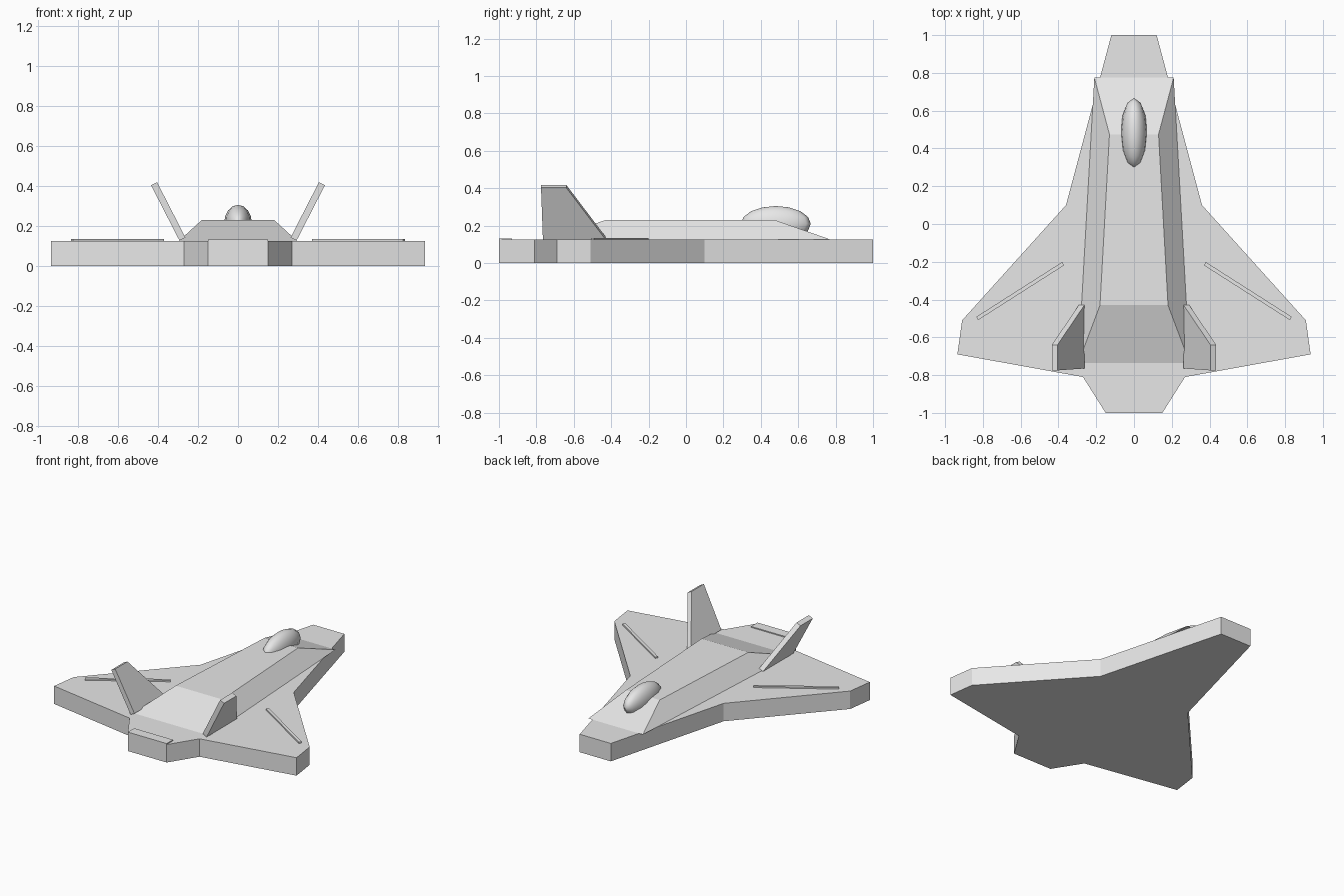
import bpy
import bmesh
import math
from mathutils import Vector

cube = bpy.data.objects.get("Cube")
if cube:
    bpy.data.objects.remove(cube, do_unlink=True)

grey = bpy.data.materials.new("light grey")
grey.use_nodes = True
grey.diffuse_color = (0.8, 0.8, 0.8, 1)
grey.node_tree.nodes["Principled BSDF"].inputs["Base Color"].default_value = (0.8, 0.8, 0.8, 1)

DECK = 0.125


def finish(name, bm):
    bmesh.ops.recalc_face_normals(bm, faces=bm.faces)
    mesh = bpy.data.meshes.new(name)
    bm.to_mesh(mesh)
    bm.free()
    mesh.materials.append(grey)
    obj = bpy.data.objects.new(name, mesh)
    bpy.context.collection.objects.link(obj)
    return obj


def loft(name, lower, upper):
    """Solid between two matching loops of points."""
    bm = bmesh.new()
    a = [bm.verts.new(p) for p in lower]
    b = [bm.verts.new(p) for p in upper]
    bm.faces.new(a)
    bm.faces.new(b)
    n = len(a)
    for i in range(n):
        j = (i + 1) % n
        bm.faces.new((a[i], a[j], b[j], b[i]))
    return finish(name, bm)


def mirrored(half):
    """Full symmetric outline from its +x half."""
    return half + [(-x, y) for x, y in reversed(half)]


def at_z(points, z):
    return [(x, y, z) for x, y in points]


# Flat wing and hull slab
outline = mirrored([(0.12, 1), (0.36, 0.1), (0.91, -0.51),
                    (0.935, -0.69), (0.27, -0.81), (0.15, -1)])
loft("wing_hull", at_z(outline, 0), at_z(outline, DECK))

# Raised body with sloping sides, nose and tail
body_base = mirrored([(0.21, 0.775), (0.295, -0.735)])
body_roof = mirrored([(0.13, 0.475), (0.18, -0.43)])
loft("upper_body", at_z(body_base, DECK), at_z(body_roof, 0.23))

# Exhaust strip on the tail
strip = mirrored([(0.15, -0.93), (0.15, -1)])
loft("tail_strip", at_z(strip, 0.09), at_z(strip, 0.132))

# Canopy
bpy.ops.mesh.primitive_uv_sphere_add(segments=12, ring_count=8, radius=1,
                                     location=(0, 0.48, 0.21))
canopy = bpy.context.object
canopy.name = "canopy"
canopy.scale = (0.07, 0.187, 0.095)
canopy.data.materials.append(grey)
bpy.ops.object.shade_smooth()

# Canted tail fins and wing strips, one per side
for side, label in ((1, "left"), (-1, "right")):
    inner = [Vector((side * x, y, z)) for x, y, z in (
        (0.263, -0.43, 0.141), (0.405, -0.64, 0.418),
        (0.405, -0.775, 0.418), (0.263, -0.765, 0.141))]
    offset = Vector((side * 0.03, 0, -0.015))
    loft(label + "_tail_fin", inner, [p + offset for p in inner])

    start, end = Vector((side * 0.375, -0.21)), Vector((side * 0.83, -0.5))
    across = (end - start).orthogonal().normalized() * 0.01
    plate = [start + across, end + across, end - across, start - across]
    loft(label + "_wing_strip", at_z(plate, DECK - 0.005), at_z(plate, DECK + 0.01))
